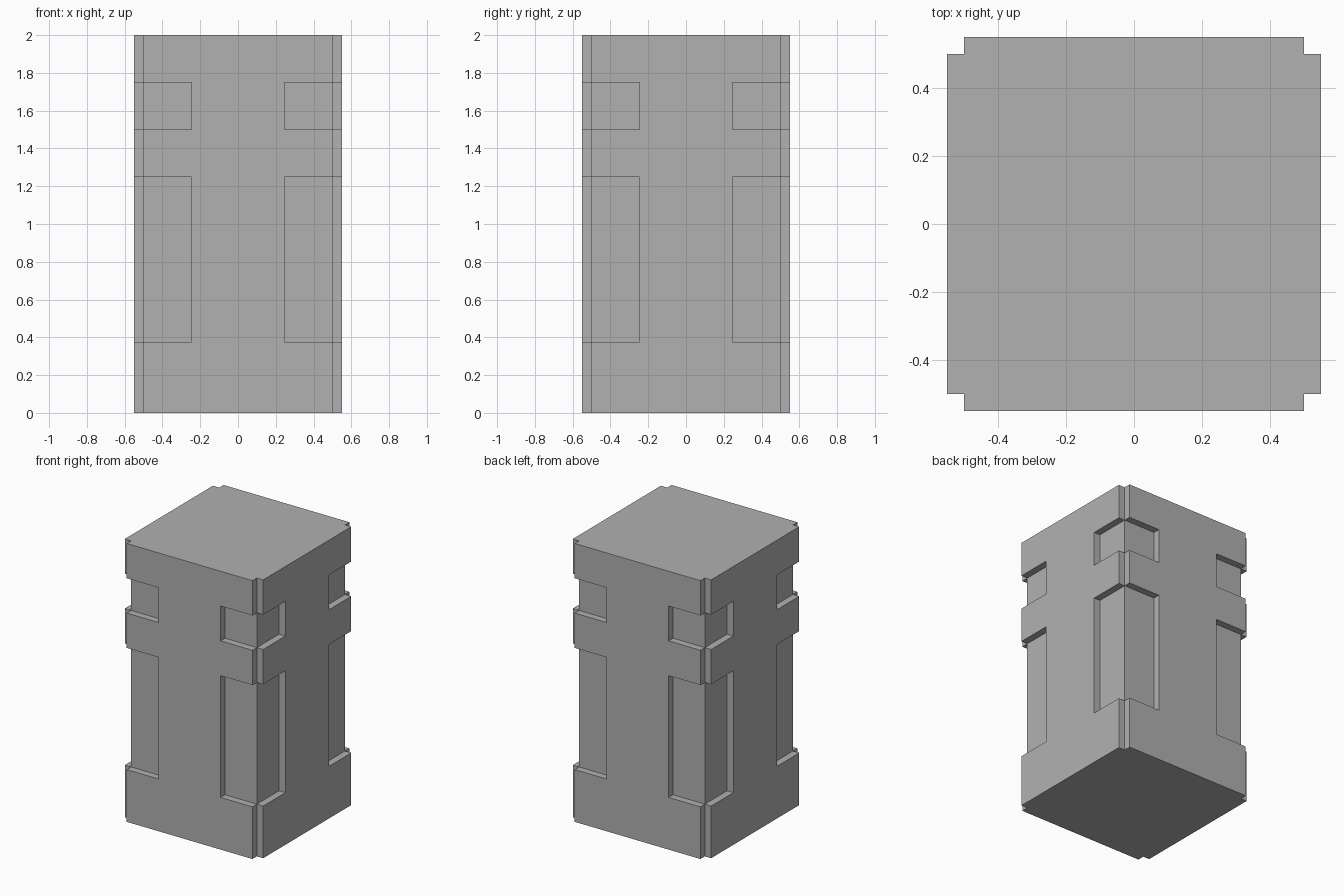
import bpy, bmesh
from math import pi
from mathutils import Matrix

if "Cube" in bpy.data.objects:
    bpy.data.objects.remove(bpy.data.objects["Cube"])

HALF, HEIGHT, DEPTH, NECK = 0.5, 2.0, 0.05, 0.247

# Dark grey stone
stone = bpy.data.materials.new("dark_grey")
stone.diffuse_color = (0.44, 0.44, 0.44, 1)
stone.use_nodes = True
stone.node_tree.nodes["Principled BSDF"].inputs["Base Color"].default_value = stone.diffuse_color


def add_object(name, bm):
    bmesh.ops.recalc_face_normals(bm, faces=bm.faces)
    mesh = bpy.data.meshes.new(name)
    bm.to_mesh(mesh)
    bm.free()
    mesh.materials.append(stone)
    obj = bpy.data.objects.new(name, mesh)
    bpy.context.collection.objects.link(obj)
    return obj


# Square core of the pillar
bm = bmesh.new()
bmesh.ops.create_cube(bm, size=1, matrix=Matrix.Translation((0, 0, HEIGHT / 2))
                      @ Matrix.Diagonal((2 * HALF, 2 * HALF, HEIGHT, 1)))
add_object("pillar_core", bm)

# Right half of the panel outline: full width with two side notches
right = [(HALF, 0), (HALF, 0.375), (NECK, 0.375), (NECK, 1.25), (HALF, 1.25),
         (HALF, 1.5), (NECK, 1.5), (NECK, 1.75), (HALF, 1.75), (HALF, HEIGHT)]
outline = right + [(-x, z) for x, z in reversed(right)]

# Raised notched panel on each of the four sides
for i, side in enumerate(("front", "right", "back", "left")):
    bm = bmesh.new()
    face = bm.faces.new([bm.verts.new((x, -HALF, z)) for x, z in outline])
    extruded = bmesh.ops.extrude_face_region(bm, geom=[face], use_keep_orig=True)
    moved = [v for v in extruded["geom"] if isinstance(v, bmesh.types.BMVert)]
    bmesh.ops.translate(bm, verts=moved, vec=(0, -DEPTH, 0))
    bmesh.ops.rotate(bm, verts=bm.verts, cent=(0, 0, 0),
                     matrix=Matrix.Rotation(i * pi / 2, 3, 'Z'))
    add_object(side + "_panel", bm)
